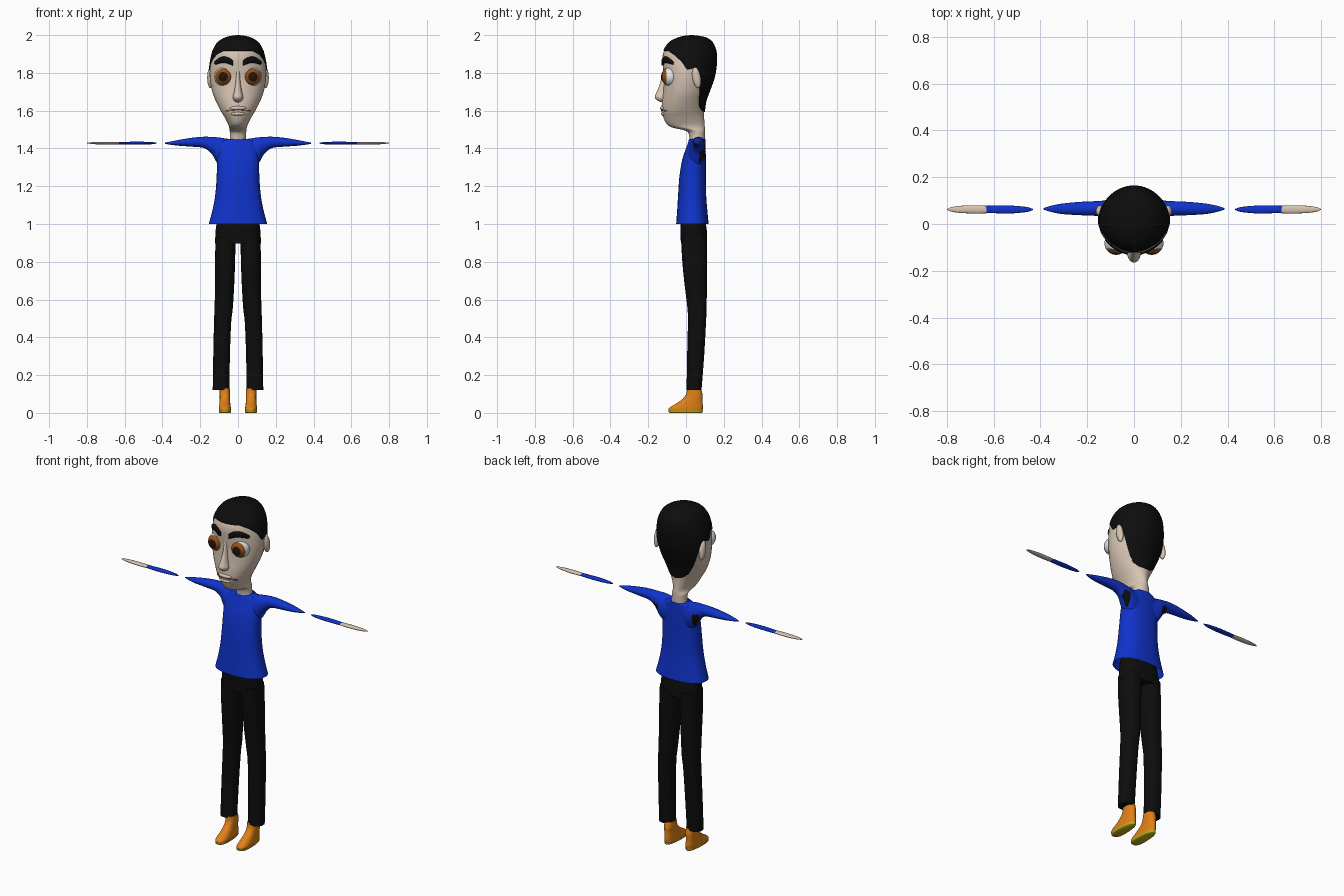
import bpy, bmesh, math
from mathutils import Matrix

if "Cube" in bpy.data.objects:
    bpy.data.objects.remove(bpy.data.objects["Cube"])


def material(name, rgb):
    m = bpy.data.materials.new(name)
    m.diffuse_color = (*rgb, 1)
    m.use_nodes = True
    m.node_tree.nodes["Principled BSDF"].inputs["Base Color"].default_value = m.diffuse_color
    return m


SKIN = material("skin", (.68, .56, .45))
BLACK = material("black", (.004, .004, .004))
BLUE = material("blue", (.005, .033, .6))
ORANGE = material("orange", (.75, .22, .008))
YELLOW = material("yellow", (.5, .42, .01))
WHITE = material("white", (.8, .82, .85))
BROWN = material("brown", (.28, .08, .012))
DARK = material("dark_brown", (.02, .007, .003))
LIP = material("lip_line", (.25, .15, .1))


def finish(name, bm, mats, mirror=False, rule=None, solid=True):
    bmesh.ops.remove_doubles(bm, verts=bm.verts, dist=1e-5)
    if solid:
        bmesh.ops.recalc_face_normals(bm, faces=bm.faces)
    bm.normal_update()
    if rule:
        for f in bm.faces:
            f.material_index = rule(f)
    me = bpy.data.meshes.new(name)
    bm.to_mesh(me)
    bm.free()
    ob = bpy.data.objects.new(name, me)
    bpy.context.collection.objects.link(ob)
    for m in mats:
        me.materials.append(m)
    bpy.ops.object.select_all(action='DESELECT')
    ob.select_set(True)
    bpy.context.view_layer.objects.active = ob
    bpy.ops.object.shade_smooth_by_angle(angle=math.radians(50))
    if mirror:
        ob.modifiers.new("mirror", 'MIRROR')
    return ob


def spline(rows, t):
    """Smooth blend through the rows at parameter t."""
    n = len(rows) - 1
    i = min(int(t), n - 1)
    u = t - i
    a, b, c, d = (rows[min(max(i + k, 0), n)] for k in (-1, 0, 1, 2))
    return [.5 * (2 * q + (r - p) * u + (2 * p - 5 * q + 4 * r - s) * u * u
                  + (3 * q - p - 3 * r + s) * u ** 3) for p, q, r, s in zip(a, b, c, d)]


def ring_point(row, th, axis='z', p=1.0):
    """Point on a cross-section: (pos, a_min, a_max, b_min, b_max[, b_widest])."""
    pos, a0, a1, b0, b1 = row[:5]
    bm_ = row[5] if len(row) > 5 else (b0 + b1) / 2
    s, c = math.sin(th), math.cos(th)
    s = math.copysign(abs(s) ** p, s)
    c = math.copysign(abs(c) ** p, c)
    a = (a0 + a1) / 2 + s * (a1 - a0) / 2
    b = bm_ - c * ((bm_ - b0) if c > 0 else (b1 - bm_))
    return (a, b, pos) if axis == 'z' else (pos, a, b)


def skin_rings(bm, rings, caps):
    vs = [[bm.verts.new(q) for q in r] for r in rings]
    n = len(vs[0])
    for r0, r1 in zip(vs, vs[1:]):
        for j in range(n):
            bm.faces.new((r0[j], r0[(j + 1) % n], r1[(j + 1) % n], r1[j]))
    if caps[0]:
        bm.faces.new(vs[0][::-1])
    if caps[1]:
        bm.faces.new(vs[-1])


def loft(name, rows, mats, axis='z', p=1.0, n=28, k=4, caps=(1, 1), **kw):
    bm = bmesh.new()
    steps = (len(rows) - 1) * k
    rings = [[ring_point(spline(rows, i / k), 2 * math.pi * j / n, axis, p) for j in range(n)]
             for i in range(steps + 1)]
    skin_rings(bm, rings, caps)
    return finish(name, bm, mats, **kw)


def ellipsoid(name, loc, size, mats, tilt=0, **kw):
    bm = bmesh.new()
    m = Matrix.Translation(loc) @ Matrix.Rotation(tilt, 4, 'X') @ Matrix.Diagonal((*size, 1))
    bmesh.ops.create_uvsphere(bm, u_segments=24, v_segments=16, radius=1, matrix=m)
    return finish(name, bm, mats, **kw)


def sym(rows):
    """Expand (z, half_width, front, back[, widest]) to full rows."""
    return [(r[0], -r[1], r[1], *r[2:]) for r in rows]


# Head with jaw and neck
HEAD = sym([
    (1.41, .048, .02, .098, .06), (1.465, .042, .017, .10, .06), (1.493, .044, .0, .10, .05),
    (1.51, .047, -.07, .10, .0), (1.53, .053, -.103, .098, -.02), (1.57, .074, -.122, .096, -.03),
    (1.60, .092, -.129, .097, -.03), (1.65, .117, -.127, .104, -.02), (1.70, .136, -.121, .122, -.01),
    (1.77, .149, -.117, .147, .0), (1.83, .149, -.122, .158, .01), (1.88, .141, -.125, .161, .015),
    (1.92, .130, -.115, .156, .02), (1.96, .105, -.086, .138, .025), (1.983, .068, -.043, .107, .03),
    (1.993, .03, -.003, .063, .03), (1.996, .001, .029, .031, .03)])
loft("head", HEAD, [SKIN], n=40)


def head_t(z):
    lo, hi = 0.0, len(HEAD) - 1.0
    for _ in range(30):
        mid = (lo + hi) / 2
        lo, hi = (mid, hi) if spline(HEAD, mid)[0] < z else (lo, mid)
    return lo


# Hair: shell over the head, cut off at a hairline (degrees from front, height)
HAIRLINE = [(0, 1.917), (35, 1.917), (55, 1.897), (75, 1.86), (88, 1.815), (104, 1.825),
            (118, 1.78), (128, 1.70), (140, 1.62), (155, 1.598), (180, 1.592)]


def hairline(th):
    d = math.degrees(min(th, 2 * math.pi - th))
    for (d0, z0), (d1, z1) in zip(HAIRLINE, HAIRLINE[1:]):
        if d <= d1 + 1e-6:
            return z0 + (z1 - z0) * (d - d0) / (d1 - d0)
    return HAIRLINE[-1][1]


bm = bmesh.new()
N, M, OFF = 64, 28, .004
rings = [[] for _ in range(M + 2)]
for j in range(N):
    th = 2 * math.pi * j / N
    t0 = head_t(hairline(th))
    rings[0].append(ring_point(spline(HEAD, t0), th))
    for i in range(M + 1):
        r = spline(HEAD, t0 + (len(HEAD) - 1 - t0) * i / M)
        r = [r[0] + OFF * max(0, (r[0] - 1.9) / .1), r[1] - OFF, r[2] + OFF, r[3] - OFF, r[4] + OFF, r[5]]
        rings[i + 1].append(ring_point(r, th))
skin_rings(bm, rings, (0, 1))
finish("hair", bm, [BLACK])


def face_strip(name, x0, x1, mid, half, off, mat, mirror, steps=14):
    """Thin plate following the front of the head."""
    bm = bmesh.new()
    cols = []
    for i in range(steps + 1):
        u = i / steps
        x = x0 + (x1 - x0) * u
        col = []
        for s in (-1, -.33, .33, 1):
            z = mid(u) + s * half(u)
            r = spline(HEAD, head_t(z))
            col.append(bm.verts.new((x, ring_point(r, math.asin(x / r[2]))[1] - off, z)))
        cols.append(col)
    for a, b in zip(cols, cols[1:]):
        for k in range(3):
            bm.faces.new((a[k], b[k], b[k + 1], a[k + 1]))
    ob = finish(name, bm, [mat], mirror, solid=False)
    sol = ob.modifiers.new("thickness", 'SOLIDIFY')
    sol.thickness, sol.offset = .009, -1


# Eyebrows and mouth line
face_strip("eyebrow", .028, .124, lambda u: 1.852 + .018 * math.sin(math.pi * u),
           lambda u: .006 + .011 * math.sin(math.pi * min(1, .15 + u * .85)) ** .6, .008, BLACK, True)
face_strip("mouth_line", -.066, .066, lambda u: 1.598 + .005 * math.sin(math.pi * u),
           lambda u: .003, .004, LIP, False)

# Lips
ellipsoid("upper_lip", (0, -.116, 1.613), (.045, .022, .013), [SKIN])
ellipsoid("lower_lip", (0, -.113, 1.584), (.038, .02, .012), [SKIN])

# Nose
loft("nose", sym([(1.825, .01, -.119, -.09), (1.75, .013, -.136, -.09), (1.695, .022, -.157, -.09),
                  (1.672, .028, -.165, -.09), (1.654, .022, -.152, -.09), (1.643, .008, -.125, -.09)]),
     [SKIN], n=20)

# Ears
ellipsoid("ear", (.146, .056, 1.775), (.017, .022, .056), [SKIN], tilt=math.radians(10), mirror=True)

# Eyes with iris and pupil zones around the forward pole
bm = bmesh.new()
EYE = Matrix.Translation((.076, -.082, 1.78)) @ Matrix.Rotation(math.radians(4), 4, 'Z') \
    @ Matrix.Rotation(math.radians(90), 4, 'X')
bmesh.ops.create_uvsphere(bm, u_segments=32, v_segments=24, radius=.05, matrix=EYE)
EYE_INV = EYE.inverted()


def eye_zone(f):
    c = EYE_INV @ f.calc_center_median()
    a = math.degrees(c.angle((0, 0, 1)))
    return 2 if a < 30 else 1 if a < 60 else 0


finish("eye", bm, [WHITE, BROWN, DARK], True, eye_zone)

# Shirt body
loft("shirt_body", sym([
    (1.0, .155, -.052, .12), (1.07, .136, -.047, .113), (1.15, .121, -.042, .107), (1.25, .113, -.035, .105),
    (1.34, .112, -.02, .105), (1.40, .110, .0, .104), (1.435, .092, .012, .103), (1.45, .055, .016, .104)]),
    [BLUE], p=.85, n=40, caps=(0, 0))

# Upper sleeves, with a dark patch behind each armpit
loft("sleeve", [
    (.04, .018, .10, 1.30, 1.449), (.08, .014, .104, 1.30, 1.455), (.11, .016, .104, 1.322, 1.459),
    (.14, .03, .099, 1.372, 1.461), (.18, .036, .097, 1.402, 1.462), (.24, .038, .094, 1.409, 1.457),
    (.31, .043, .087, 1.414, 1.446), (.36, .053, .077, 1.42, 1.436), (.387, .062, .068, 1.425, 1.43)],
    [BLUE, BLACK], 'x', n=32, mirror=True,
    rule=lambda f: int(f.normal.y > .15 and .112 < f.calc_center_median().x < .15
                       and f.calc_center_median().z < 1.41))

# Floating forearms and hands
loft("forearm", [(.432, .060, .064, 1.426, 1.43), (.46, .051, .073, 1.422, 1.434), (.53, .045, .079, 1.42, 1.436),
                 (.59, .046, .079, 1.42, 1.435), (.632, .047, .078, 1.421, 1.434)],
     [BLUE], 'x', n=20, mirror=True)
loft("hand", [(.63, .046, .078, 1.421, 1.434), (.69, .045, .08, 1.42, 1.435), (.75, .048, .077, 1.422, 1.434),
              (.785, .054, .071, 1.425, 1.432), (.799, .061, .064, 1.427, 1.43)],
     [SKIN], 'x', n=20, mirror=True)

# Trousers
loft("trouser_hips", sym([(.897, .121, -.027, .112), (.96, .119, -.03, .111), (1.03, .11, -.03, .1)]),
     [BLACK], p=.85, n=36)
loft("trouser_leg", [
    (.12, .045, .134, .003, .082), (.3, .043, .131, .006, .096), (.48, .036, .127, .01, .106),
    (.56, .027, .124, .007, .109), (.7, .019, .121, -.01, .111), (.82, .015, .121, -.021, .112),
    (.93, .013, .119, -.026, .11)], [BLACK], p=.85, mirror=True)

# Feet and soles
loft("foot", [
    (.012, .037, .1, -.092, .088, -.03), (.022, .037, .101, -.092, .089, -.03), (.034, .039, .1, -.078, .09, -.015),
    (.052, .041, .098, -.048, .088, .01), (.075, .043, .097, -.017, .087, .03), (.1, .042, .097, .001, .087, .04),
    (.13, .043, .097, .006, .08, .042)], [ORANGE], p=.85, mirror=True)
loft("sole", [(0, .042, .096, -.086, .084, -.03), (.004, .037, .1, -.092, .088, -.03),
              (.013, .036, .101, -.093, .089, -.03)], [YELLOW], p=.85, k=2, mirror=True)
